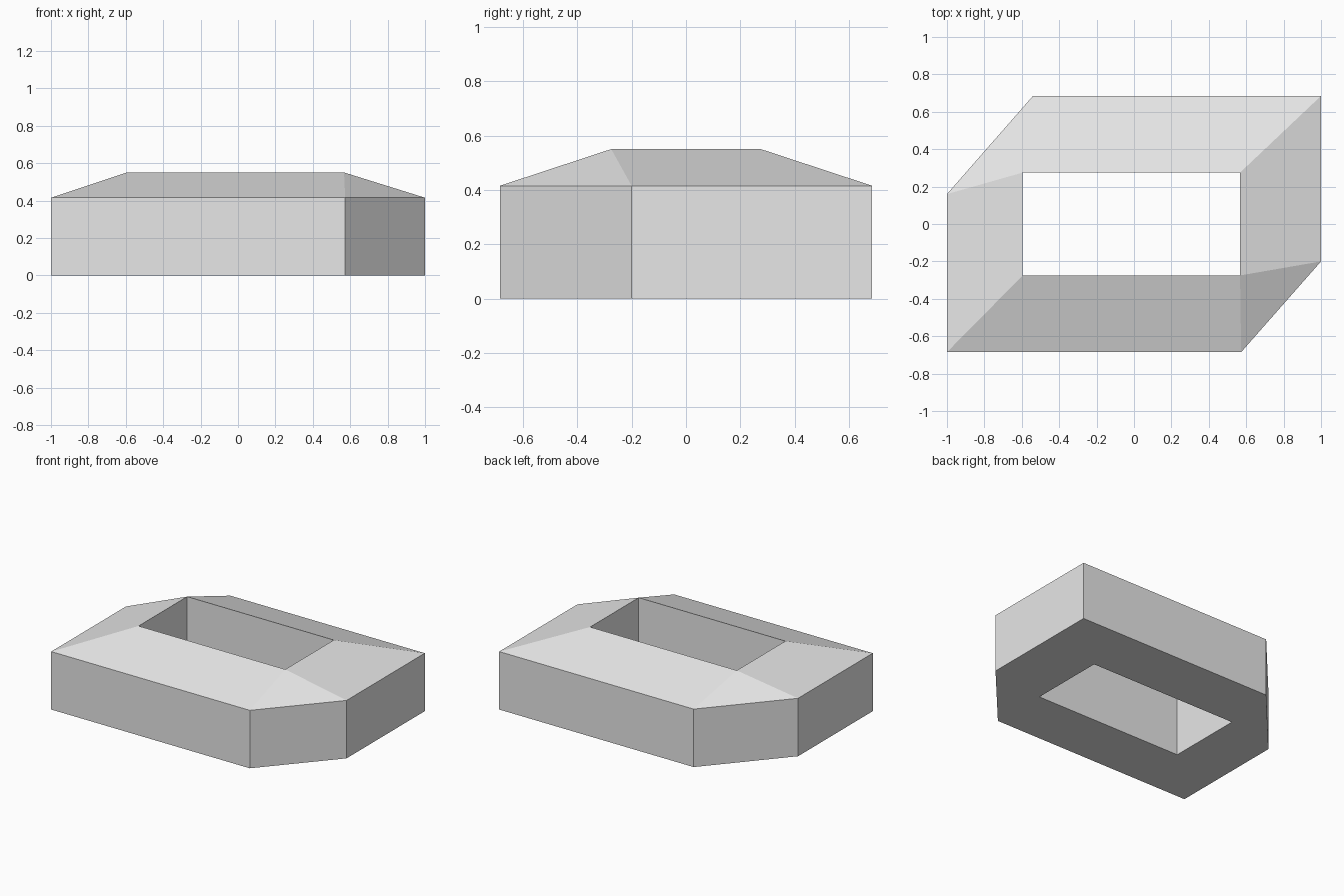
import bpy
import bmesh

cube = bpy.data.objects.get("Cube")
if cube:
    bpy.data.objects.remove(cube, do_unlink=True)

# Plan outlines: six-sided outer wall and rectangular opening
OUTER = [(-1, -0.685), (0.573, -0.685), (1, -0.2), (1, 0.685), (-0.54, 0.685), (-1, 0.16)]
INNER = [(-0.595, -0.275), (0.567, -0.275), (0.567, 0.275), (-0.595, 0.275)]
# Opening corner that each outer corner slopes up to
MATCH = [0, 1, 1, 2, 3, 3]
EAVE, RIM = 0.415, 0.55

grey = bpy.data.materials.new("light grey")
grey.use_nodes = True
colour = (0.8, 0.8, 0.8, 1)
grey.diffuse_color = colour
grey.node_tree.nodes["Principled BSDF"].inputs["Base Color"].default_value = colour

bm = bmesh.new()


def ring(points, z):
    return [bm.verts.new((x, y, z)) for x, y in points]


def bridge(outer, inner):
    """Join the outer ring to the inner one, with triangles at cut corners."""
    for i, a in enumerate(outer):
        j = (i + 1) % len(outer)
        face = [a, outer[j], inner[MATCH[j]]]
        if MATCH[i] != MATCH[j]:
            face.append(inner[MATCH[i]])
        bm.faces.new(face)


def walls(low, high):
    for i in range(len(low)):
        j = (i + 1) % len(low)
        bm.faces.new((low[i], low[j], high[j], high[i]))


outer_low, outer_high = ring(OUTER, 0), ring(OUTER, EAVE)
inner_low, inner_high = ring(INNER, 0), ring(INNER, RIM)

walls(outer_low, outer_high)      # outside walls
walls(inner_low, inner_high)      # walls of the opening
bridge(outer_high, inner_high)    # sloping top
bridge(outer_low, inner_low)      # flat underside
bmesh.ops.recalc_face_normals(bm, faces=bm.faces)

mesh = bpy.data.meshes.new("hollow_block")
bm.to_mesh(mesh)
bm.free()
mesh.materials.append(grey)
block = bpy.data.objects.new("hollow_block", mesh)
bpy.context.collection.objects.link(block)
